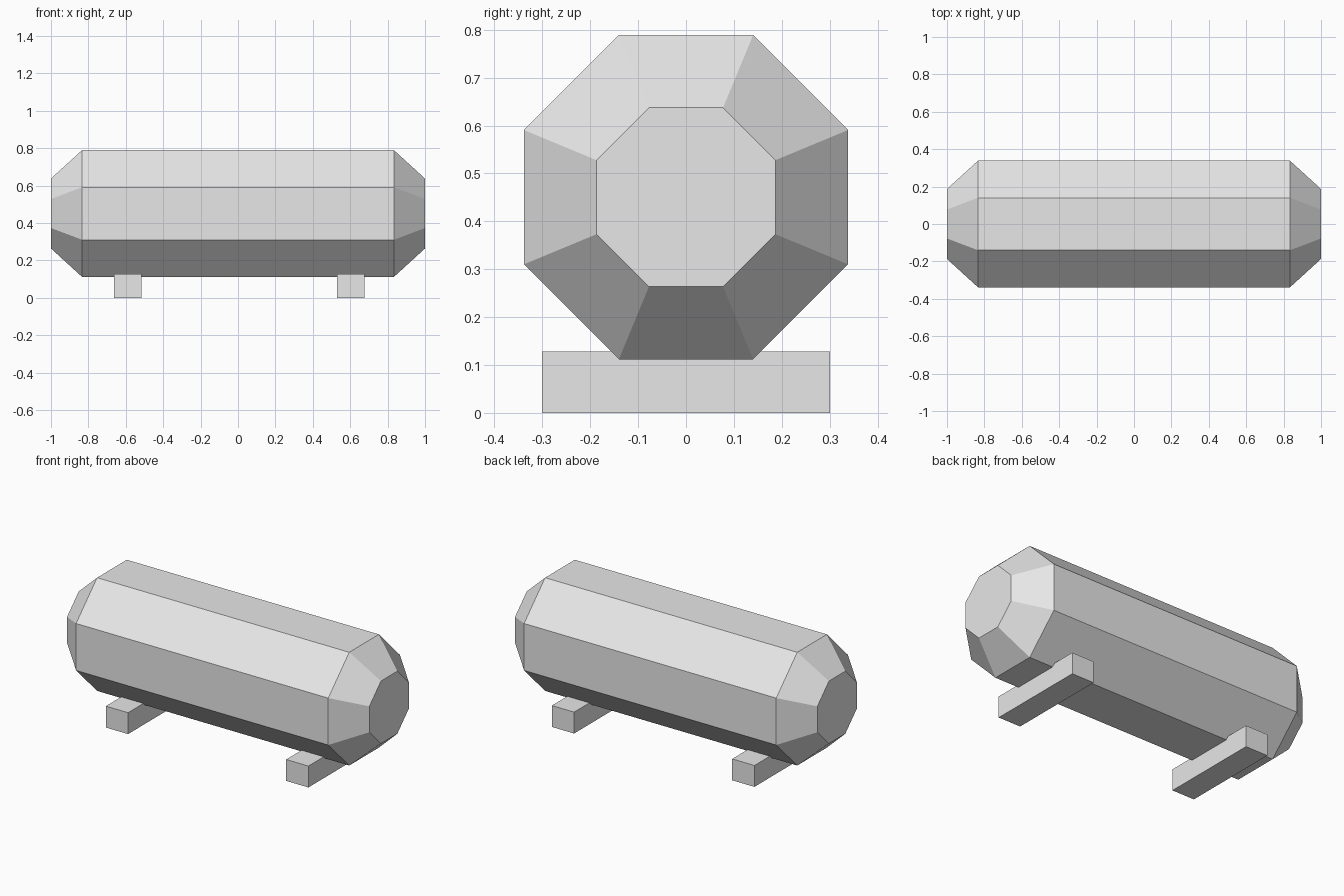
import bpy
import bmesh
from math import cos, pi, sin

if "Cube" in bpy.data.objects:
    bpy.data.objects.remove(bpy.data.objects["Cube"], do_unlink=True)

grey = bpy.data.materials.new("light grey")
grey.use_nodes = True
grey.diffuse_color = (0.8, 0.8, 0.8, 1)
grey.node_tree.nodes["Principled BSDF"].inputs["Base Color"].default_value = (0.8, 0.8, 0.8, 1)

SIDES = 8
AXIS_HEIGHT = 0.4505


def add_object(name, bm):
    bmesh.ops.recalc_face_normals(bm, faces=bm.faces)
    mesh = bpy.data.meshes.new(name)
    bm.to_mesh(mesh)
    bm.free()
    mesh.materials.append(grey)
    obj = bpy.data.objects.new(name, mesh)
    bpy.context.collection.objects.link(obj)
    return obj


def ring(bm, x, apothem):
    """Octagon across the x axis with flat sides on top and bottom."""
    radius = apothem / cos(pi / SIDES)
    angles = [(i + 0.5) * 2 * pi / SIDES for i in range(SIDES)]
    return [bm.verts.new((x, radius * cos(a), AXIS_HEIGHT + radius * sin(a))) for a in angles]


# Tank: octagonal barrel with tapered, flat-capped ends
bm = bmesh.new()
profile = [(-1, 0.187), (-0.834, 0.3385), (0.834, 0.3385), (1, 0.187)]
rings = [ring(bm, x, apothem) for x, apothem in profile]
for a, b in zip(rings, rings[1:]):
    for i in range(SIDES):
        j = (i + 1) % SIDES
        bm.faces.new((a[i], a[j], b[j], b[i]))
bm.faces.new(rings[0])
bm.faces.new(rings[-1])
add_object("tank", bm)

# Support beams across the underside
for name, x in (("right_support", -0.59), ("left_support", 0.603)):
    bm = bmesh.new()
    bmesh.ops.create_cube(bm, size=1)
    bmesh.ops.scale(bm, vec=(0.147, 0.602, 0.128), verts=bm.verts)
    bmesh.ops.translate(bm, vec=(x, 0, 0.064), verts=bm.verts)
    add_object(name, bm)
